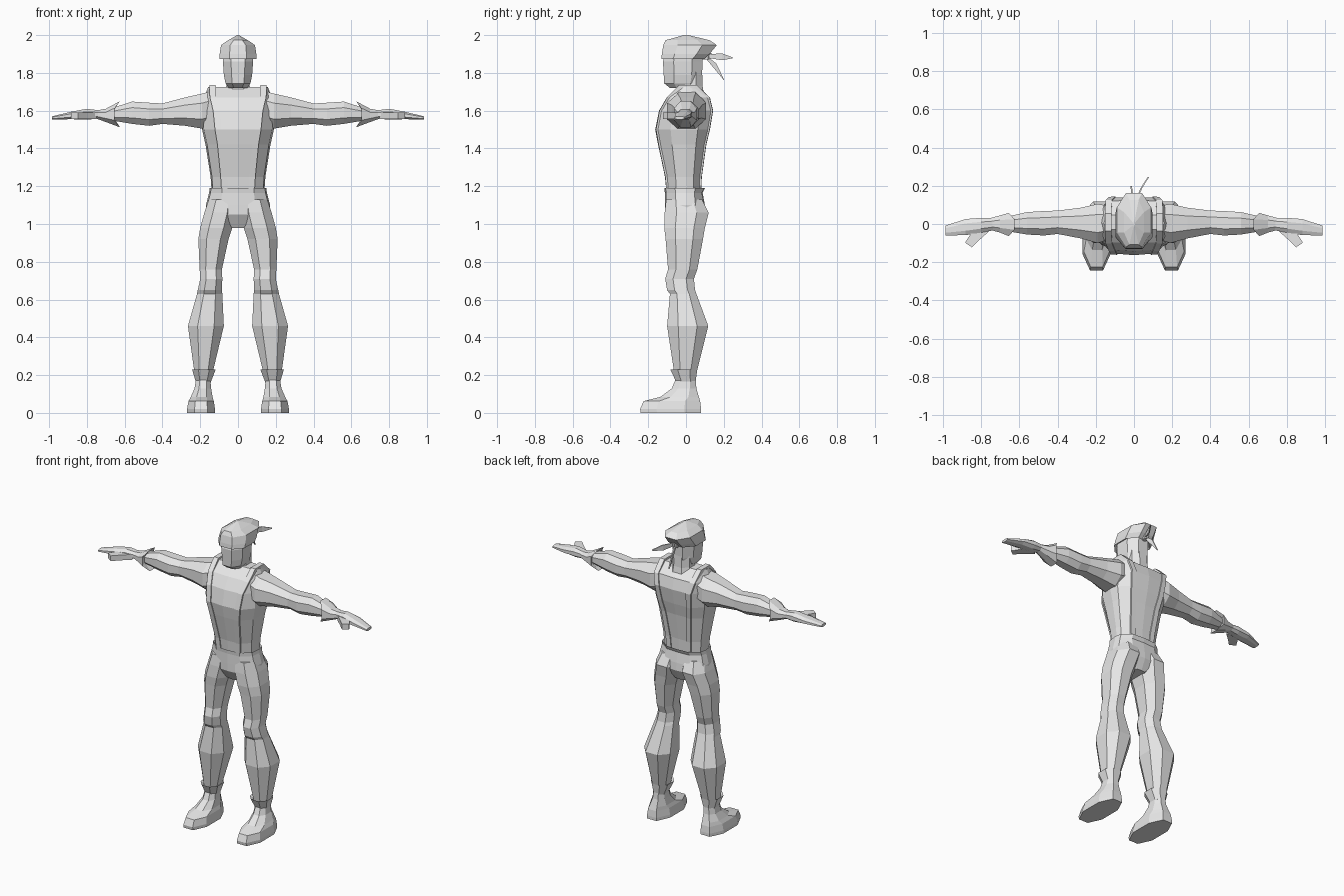
import bpy, bmesh

cloth = bpy.data.materials.new("light_grey")
cloth.diffuse_color = (0.8, 0.8, 0.8, 1)


def finish(name, bm):
    bmesh.ops.recalc_face_normals(bm, faces=bm.faces)
    me = bpy.data.meshes.new(name)
    bm.to_mesh(me)
    bm.free()
    me.materials.append(cloth)
    ob = bpy.data.objects.new(name, me)
    bpy.context.collection.objects.link(ob)
    return ob


def loft(name, rings, cap=True):
    """Skin a list of equally long point rings, with closed ends."""
    bm = bmesh.new()
    rows = [[bm.verts.new(p) for p in r] for r in rings]
    n = len(rows[0])
    for a, b in zip(rows, rows[1:]):
        for i in range(n):
            bm.faces.new((a[i], a[(i + 1) % n], b[(i + 1) % n], b[i]))
    if cap:
        bm.faces.new(rows[0])
        bm.faces.new(rows[-1])
    return finish(name, bm)


def octagon(a0, a1, b0, b1, k=0.27):
    """Eight-sided outline inside a rectangle, as (a, b) pairs."""
    da, db = (a1 - a0) * k, (b1 - b0) * k
    return [(a0 + da, b0), (a1 - da, b0), (a1, b0 + db), (a1, b1 - db),
            (a1 - da, b1), (a0 + da, b1), (a0, b1 - db), (a0, b0 + db)]


def upright(rows, s=1, k=0.27):
    """Rings stacked in z: rows of (z, x_in, x_out, y_front, y_back)."""
    return [[(s * x, y, z) for x, y in octagon(x0, x1, y0, y1, k)]
            for z, x0, x1, y0, y1 in rows]


def sideways(rows, s):
    """Rings stacked in x: rows of (x, z_low, z_high, y_front, y_back)."""
    return [[(s * x, y, z) for z, y in octagon(z0, z1, y0, y1)]
            for x, z0, z1, y0, y1 in rows]


def body_ring(z, c, w, f, b):
    """Twelve-sided trunk outline with flat chest and back panels."""
    half = [(0, f), (c, f * .94), (w * .95, f * .5), (w, 0.005),
            (w * .95, b * .5), (c, b * .95), (0, b)]
    return [(x, y, z) for x, y in half + [(-x, y) for x, y in half[-2:0:-1]]]


# Trunk: z, panel half width, half width, front, back
trunk = [(1.15, .082, .138, -.10, .075), (1.25, .088, .145, -.11, .08),
         (1.42, .105, .172, -.148, .105), (1.50, .118, .19, -.163, .125),
         (1.60, .128, .19, -.143, .143), (1.67, .145, .18, -.10, .125),
         (1.725, .148, .158, -.03, .05)]
loft("shirt", [body_ring(*r) for r in trunk])

# Trouser top with a raised waistband and a narrow crotch
pelvis = [(1.165, .08, .13, -.09, .07), (1.19, .085, .15, -.115, .1),
          (1.165, .085, .153, -.112, .088), (1.10, .09, .17, -.112, .1),
          (1.05, .08, .165, -.112, .105), (.98, .03, .045, -.07, .07)]
loft("trouser_top", [body_ring(*r) for r in pelvis])

leg = [(1.13, .01, .155, -.105, .085), (1.06, .012, .178, -.113, .12),
       (.98, .03, .2, -.115, .1), (.92, .05, .21, -.108, .09),
       (.76, .085, .203, -.095, .06), (.71, .083, .2, -.11, .042),
       (.65, .085, .213, -.1, .048), (.63, .083, .217, -.085, .055),
       (.46, .075, .265, -.1, .118), (.21, .135, .23, -.062, .055)]
leg_cuff = [(.16, .145, .222, -.05, .05), (.23, .118, .243, -.083, .06),
            (.215, .14, .225, -.06, .05)]
boot = [(.19, .148, .22, -.05, .05), (.13, .142, .23, -.075, .055),
        (.085, .135, .25, -.135, .068), (.062, .128, .262, -.225, .075),
        (.02, .122, .27, -.243, .08), (0, .122, .27, -.24, .08)]
arm = [(.10, 1.53, 1.715, -.07, .09), (.19, 1.505, 1.69, -.1, .105),
       (.28, 1.52, 1.67, -.075, .085), (.40, 1.53, 1.638, -.052, .07),
       (.47, 1.52, 1.642, -.06, .068), (.56, 1.53, 1.648, -.055, .062),
       (.68, 1.55, 1.61, -.035, .035)]
arm_cuff = [(.66, 1.545, 1.62, -.04, .04), (.635, 1.512, 1.65, -.063, .058),
            (.70, 1.54, 1.61, -.045, .045), (.755, 1.56, 1.6, -.03, .03)]
hand = [(.72, 1.56, 1.6, -.03, .03), (.80, 1.552, 1.61, -.045, .032),
        (.88, 1.555, 1.595, -.058, .026), (.985, 1.553, 1.57, -.06, -.008)]

for s, side in ((1, "left"), (-1, "right")):
    loft(side + "_leg", upright(leg, s))
    loft(side + "_trouser_cuff", upright(leg_cuff, s))
    loft(side + "_boot", upright(boot, s))
    loft(side + "_arm", sideways(arm, s))
    # Cuff mouth leans back at the top and bottom to make points
    rings = sideways(arm_cuff, s)
    rings[1] = [(x + s * .02 * (1 if 1.54 < z < 1.62 else -.5), y, z)
                for x, y, z in rings[1]]
    loft(side + "_wrist_cuff", rings)
    loft(side + "_hand", sideways(hand, s))
    # Thumb
    loft(side + "_thumb", [[(s * (x + dx), y + dx * .7, z) for dx, z in
                            ((-r, 1.555), (r, 1.555), (r, 1.59), (-r, 1.59))]
                           for x, y, r in ((.78, -.01, .03), (.825, -.06, .024),
                                           (.865, -.11, .018))])
    # Brace strap follows the trunk panels up, over the shoulder and down
    path = [(z, c, f * .94 - .008) for z, c, w, f, b in trunk]
    path += [(z, c, b * .95 + .008) for z, c, w, f, b in trunk[::-1]]
    strap = []
    for z, c, y in path:
        lift = .012 if z > 1.7 else 0
        t = -.02 if y < 0 else .02
        strap.append([(s * (c - .03), y, z + lift), (s * (c + .004), y * .985, z + lift),
                      (s * (c + .004), y - t, z - lift), (s * (c - .03), y - t, z - lift)])
    loft(side + "_strap", strap)

# Neck, head and headscarf
loft("neck", upright([(1.66, -.075, .075, -.05, .1), (1.73, -.062, .062, -.04, .088),
                      (1.82, -.06, .06, -.04, .085)]))
loft("head", upright([(1.72, -.05, .05, -.085, .05), (1.745, -.066, .066, -.116, .075),
                      (1.79, -.075, .075, -.118, .085), (1.86, -.08, .08, -.122, .088),
                      (1.90, -.08, .08, -.11, .09)]))
loft("headscarf", upright([(1.885, -.075, .075, -.11, .08), (1.873, -.097, .097, -.13, .095),
                           (1.90, -.097, .097, -.128, .125), (1.947, -.09, .09, -.12, .163),
                           (1.973, -.052, .052, -.108, .125), (2.0, -.004, .004, -.012, .012)]))

# Scarf knot and its two thin tails
loft("scarf_knot", upright([(1.87, -.015, .015, .085, .125), (1.905, -.018, .018, .085, .135)]))
for name, mid, wide, tip in (("upper_scarf_tail", (.04, .19, 1.885), .018, (.075, .245, 1.88)),
                             ("lower_scarf_tail", (-.01, .16, 1.83), .02, (-.015, .2, 1.765))):
    rings = []
    for (x, y, z), w in (((0, .1, 1.89), .008), (mid, wide), (tip, .003)):
        rings.append([(x - .004, y, z - w), (x + .004, y, z - w),
                      (x + .004, y, z + w), (x - .004, y, z + w)])
    loft(name, rings)
